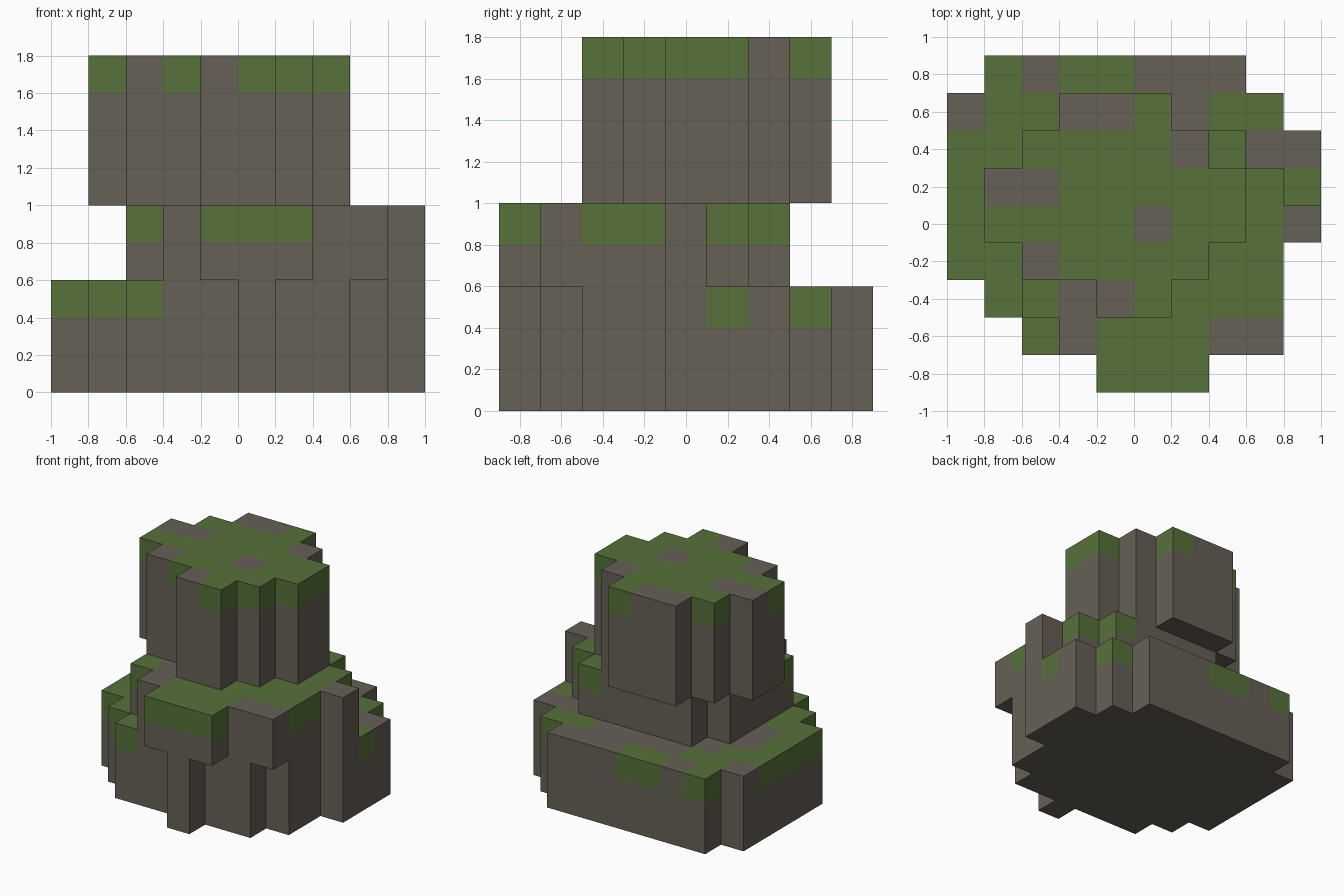
import bpy
import bmesh
from mathutils import Vector

CELL = 0.2
LEFT, FRONT = -1.0, -0.9

cube = bpy.data.objects.get("Cube")
if cube:
    bpy.data.objects.remove(cube, do_unlink=True)


def make_material(name, rgb):
    mat = bpy.data.materials.new(name)
    mat.use_nodes = True
    colour = (*rgb, 1.0)
    mat.diffuse_color = colour
    mat.node_tree.nodes["Principled BSDF"].inputs["Base Color"].default_value = colour
    return mat


STONE = make_material("brown stone", (0.133, 0.115, 0.093))
MOSS = make_material("green moss", (0.095, 0.165, 0.042))

# Plans run from back row to front row, left to right along x.
# b = bare stone column, g = column with a mossy top block, . = empty
LOWER = """
.gbggbbb..
bggbbbbgg.
ggbbbbbbbb
gbbbbbbbbg
gbbbbbbbbb
ggbbbbbbb.
.gbbbbbbb.
..gbbbbb..
.....b....
"""

MIDDLE = """
..........
..........
...bbbbg..
..bbbbbbg.
..bbbbbbgb
..bbbbbgg.
..gbbbggg.
...bgggbb.
....ggg...
"""

UPPER = """
..........
...bbg....
..ggggb...
.bbggggg..
.ggggbgg..
..bgggg...
....bg....
..........
..........
"""

DIRECTIONS = [Vector(d) for d in
              ((1, 0, 0), (-1, 0, 0), (0, 1, 0), (0, -1, 0), (0, 0, 1), (0, 0, -1))]


def block_tier(name, plan, base, layers):
    """Build the outer skin of a stack of blocks; moss covers only the top layer."""
    rows = plan.split()[::-1]
    blocks = {(i, j, k): int(mark == "g" and k == layers - 1)
              for j, row in enumerate(rows)
              for i, mark in enumerate(row) if mark != "."
              for k in range(layers)}
    bm = bmesh.new()
    origin = Vector((LEFT, FRONT, base))
    for block, mossy in blocks.items():
        centre = Vector(block) + Vector((0.5, 0.5, 0.5))
        for n in DIRECTIONS:
            if tuple(int(a + b) for a, b in zip(block, n)) in blocks:
                continue
            u = Vector((n.y, n.z, n.x))
            v = n.cross(u)
            corners = [centre + (n + a * u + b * v) / 2
                       for a, b in ((-1, -1), (1, -1), (1, 1), (-1, 1))]
            face = bm.faces.new([bm.verts.new(origin + c * CELL) for c in corners])
            face.material_index = mossy
    bmesh.ops.remove_doubles(bm, verts=bm.verts[:], dist=0.001)
    mesh = bpy.data.meshes.new(name)
    bm.to_mesh(mesh)
    bm.free()
    mesh.materials.append(STONE)
    mesh.materials.append(MOSS)
    obj = bpy.data.objects.new(name, mesh)
    bpy.context.collection.objects.link(obj)
    return obj


# Three stacked tiers of the rock
block_tier("lower_rock", LOWER, 0.0, 3)
block_tier("middle_rock", MIDDLE, 0.6, 2)
block_tier("upper_rock", UPPER, 1.0, 4)
